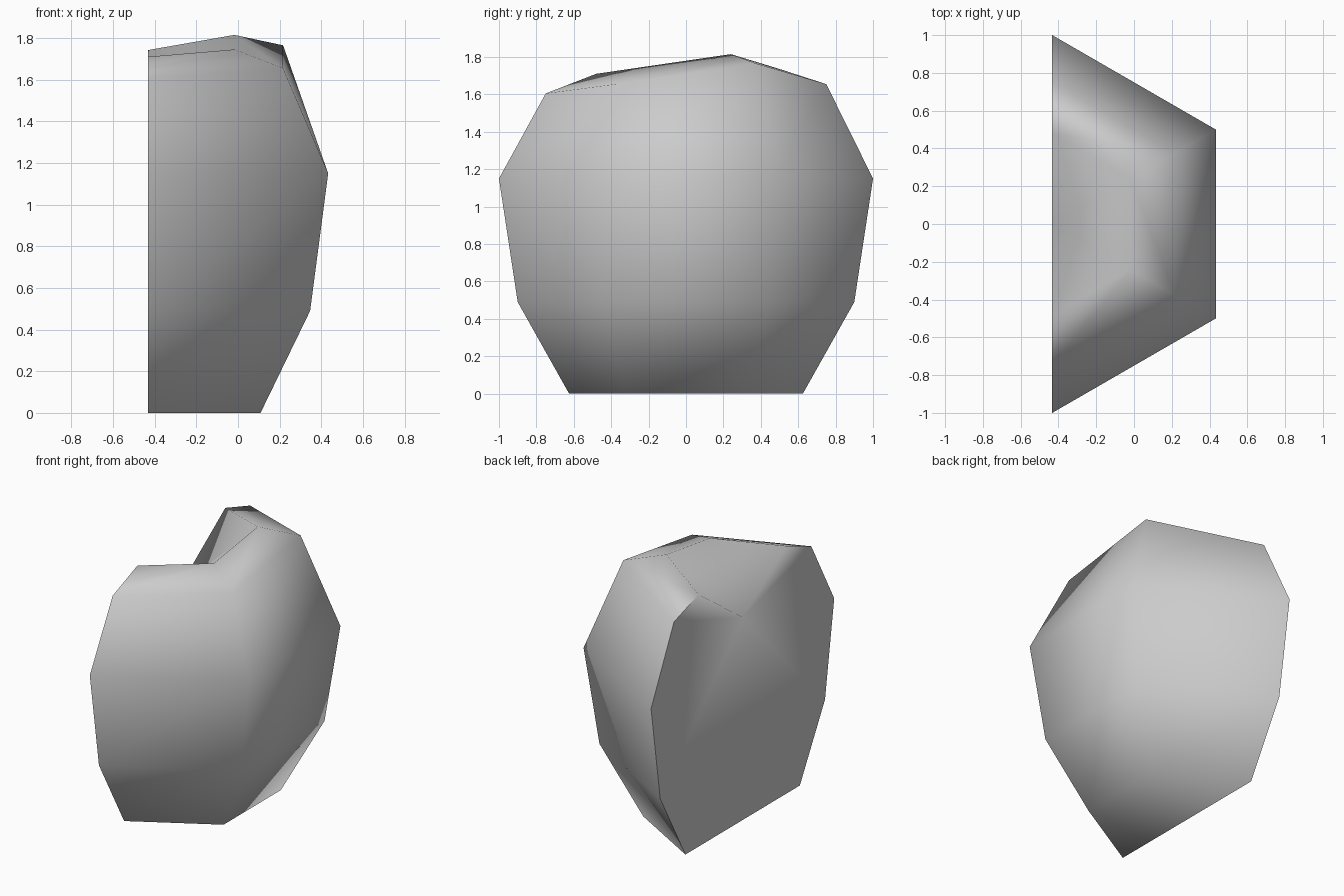
import bpy, bmesh
from math import sin, cos, radians

cube = bpy.data.objects.get("Cube")
if cube:
    bpy.data.objects.remove(cube, do_unlink=True)

# One plain grey for the whole solid
grey = bpy.data.materials.new("light_grey")
grey.use_nodes = True
colour = (0.6, 0.6, 0.6, 1)
grey.diffuse_color = colour
grey.node_tree.nodes["Principled BSDF"].inputs["Base Color"].default_value = colour

CUT_X = -0.433
ANGLES = (-90, -30, 30, 90)

# Radius of each half-hexagon ring, and its height at each corner
RINGS = [
    (0.625, (0, 0, 0, 0)),
    (0.90, (0.49, 0.49, 0.49, 0.49)),
    (1.00, (1.15, 1.15, 1.15, 1.15)),
    (0.75, (1.605, 1.655, 1.765, 1.655)),
    (0.48, (1.71, 1.745, 1.815, 1.742)),
]

bm = bmesh.new()
rings = []
for radius, heights in RINGS:
    rings.append([bm.verts.new((CUT_X + radius * cos(radians(a)), radius * sin(radians(a)), z))
                  for a, z in zip(ANGLES, heights)])

# Outer wall and shoulder
for low, high in zip(rings, rings[1:]):
    for i in range(3):
        bm.faces.new((low[i], low[i + 1], high[i + 1], high[i]))

# Hollow in the top, running down to one point on the cut
pit = bm.verts.new((CUT_X, 0, 1.40))
for a, b in zip(rings[-1], rings[-1][1:]):
    bm.faces.new((a, b, pit))

# Flat base and flat cut side
bm.faces.new(list(reversed(rings[0])))
bm.faces.new([r[0] for r in rings] + [pit] + [r[-1] for r in reversed(rings)])
bmesh.ops.recalc_face_normals(bm, faces=bm.faces[:])

mesh = bpy.data.meshes.new("halved_body")
bm.to_mesh(mesh)
bm.free()
mesh.materials.append(grey)
body = bpy.data.objects.new("halved_body", mesh)
bpy.context.collection.objects.link(body)

# Soft outer surface with a crisp cut edge
bpy.ops.object.select_all(action='DESELECT')
body.select_set(True)
bpy.context.view_layer.objects.active = body
bpy.ops.object.shade_smooth_by_angle(angle=radians(80))
